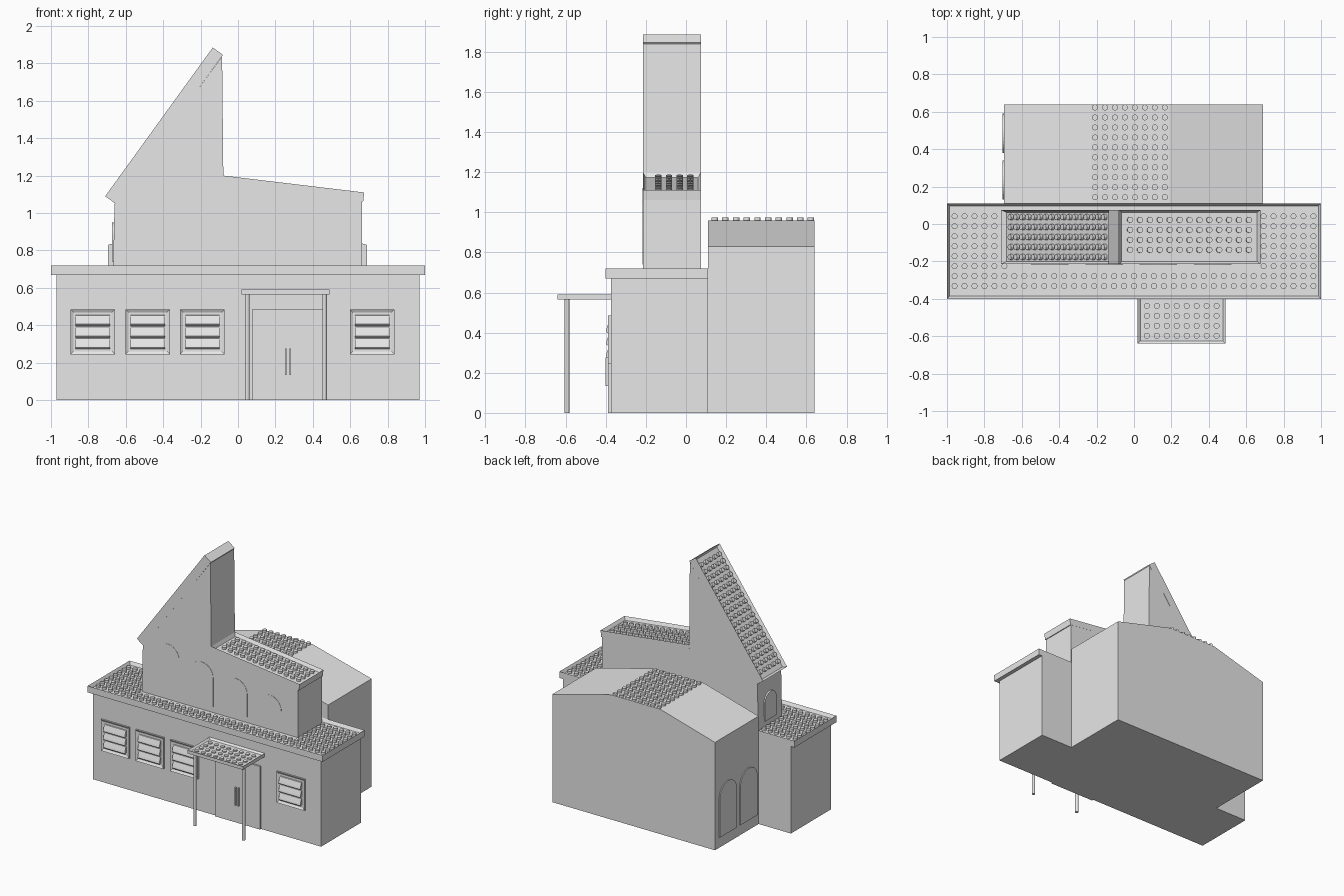
import bpy
import bmesh
from math import atan2, cos, sin, pi, hypot
from mathutils import Matrix, Vector

cube = bpy.data.objects.get("Cube")
if cube:
    bpy.data.objects.remove(cube, do_unlink=True)

grey = bpy.data.materials.new("light grey")
grey.use_nodes = True
grey.diffuse_color = (0.8, 0.8, 0.8, 1)
grey.node_tree.nodes["Principled BSDF"].inputs["Base Color"].default_value = grey.diffuse_color

PITCH = 0.0533
STUD_RADIUS = 0.016


def finish(name, bm):
    bmesh.ops.recalc_face_normals(bm, faces=bm.faces)
    mesh = bpy.data.meshes.new(name)
    bm.to_mesh(mesh)
    bm.free()
    mesh.materials.append(grey)
    obj = bpy.data.objects.new(name, mesh)
    bpy.context.collection.objects.link(obj)
    return obj


def add_box(bm, lo, hi):
    lo, hi = Vector(lo), Vector(hi)
    size = Matrix.Diagonal((*(hi - lo), 1))
    return bmesh.ops.create_cube(bm, size=1, matrix=Matrix.Translation((lo + hi) / 2) @ size)["verts"]


def box(name, lo, hi):
    bm = bmesh.new()
    add_box(bm, lo, hi)
    return finish(name, bm)


def recess(bm, direction, rim, depth):
    """Inset the face that looks along direction and push it inwards."""
    direction = Vector(direction)
    bm.normal_update()
    face = max(bm.faces, key=lambda f: f.normal.dot(direction))
    bmesh.ops.inset_region(bm, faces=[face], thickness=rim)
    bmesh.ops.translate(bm, verts=face.verts, vec=-direction * depth)


def prism(name, points, axis, start, end):
    """Extrude a flat outline along the x or y axis."""
    bm = bmesh.new()
    place = (lambda u, v: (start, u, v)) if axis == "x" else (lambda u, v: (u, start, v))
    face = bm.faces.new([bm.verts.new(place(u, v)) for u, v in points])
    new = bmesh.ops.extrude_face_region(bm, geom=[face])["geom"]
    step = Vector((end - start, 0, 0) if axis == "x" else (0, end - start, 0))
    bmesh.ops.translate(bm, verts=[g for g in new if isinstance(g, bmesh.types.BMVert)], vec=step)
    return finish(name, bm)


def arch(centre, half, bottom, top):
    """Outline with a half-round head."""
    curve = [(centre + half * cos(pi * i / 16), top - half + half * sin(pi * i / 16)) for i in range(17)]
    return [(centre + half, bottom)] + curve + [(centre - half, bottom)]


def add_studs(bm, cols, rows, base, height, centre=(0, 0), skip=None):
    for i in range(cols):
        for j in range(rows):
            x = centre[0] + (i - (cols - 1) / 2) * PITCH
            y = centre[1] + (j - (rows - 1) / 2) * PITCH
            if skip and skip(x, y):
                continue
            bmesh.ops.create_cone(bm, cap_ends=True, segments=12, radius1=STUD_RADIUS,
                                  radius2=STUD_RADIUS, depth=height,
                                  matrix=Matrix.Translation((x, y, base + height / 2)))


def tray(name, length, width, thick, depth, cols, rows, matrix, offset=0, skip=None):
    """Rimmed slab with a studded floor; its local origin is the middle of the rim top."""
    bm = bmesh.new()
    add_box(bm, (-length / 2, -width / 2, -thick), (length / 2, width / 2, 0))
    recess(bm, (0, 0, 1), 0.02, depth)
    add_studs(bm, cols, rows, -depth, depth * 0.7, (0, offset), skip)
    bm.transform(matrix)
    return finish(name, bm)


def sloped(start, end, y):
    """Length and placement of a slab whose top runs from start to end in x and z."""
    dx, dz = end[0] - start[0], end[1] - start[1]
    middle = Matrix.Translation(((start[0] + end[0]) / 2, y, (start[1] + end[1]) / 2))
    return hypot(dx, dz), middle @ Matrix.Rotation(-atan2(dz, dx), 4, "Y")


# Front hall with its studded flat roof
WALL = -0.375
box("front_hall", (-0.97, WALL, 0), (0.97, 0.11, 0.68))
tray("front_hall_roof", 2, 0.51, 0.05, 0.025, 37, 8, Matrix.Translation((0, -0.145, 0.72)),
     skip=lambda x, y: abs(x) < 0.68 and -0.085 < y < 0.235)

# Rear hall with a shallow gambrel roof
prism("rear_hall", [(-0.695, 0), (0.69, 0), (0.69, 0.83), (0.19, 0.96), (-0.23, 0.96), (-0.695, 0.83)],
      "y", 0.11, 0.64)
bm = bmesh.new()
add_studs(bm, 8, 10, 0.955, 0.02, (-0.022, 0.383))
finish("rear_roof_studs", bm)
for side, y in (("front", 0.235), ("rear", 0.485)):
    prism(f"{side}_side_arch", arch(y, 0.105, 0.08, 0.48), "x", -0.702, -0.69)

# Tower with a steep wing and a low wing
prism("tower", [(-0.668, 0.69), (0.662, 0.69), (0.662, 1.075), (-0.078, 1.165), (-0.085, 1.838), (-0.66, 1.05)],
      "y", -0.2145, 0.0745)
length, place = sloped((-0.71, 1.09), (-0.135, 1.885), -0.07)
tray("steep_roof", length, 0.29, 0.067, 0.025, 17, 5, place)
length, place = sloped((-0.077, 1.2), (0.675, 1.11), -0.07)
tray("low_roof", length, 0.29, 0.05, 0.025, 13, 4, place, offset=0.012)

# Arched panels on the tower
for i, top in enumerate((1.12, 1.06, 1.01, 0.96)):
    prism(f"tower_arch_{i + 1}", arch(-0.45 + 0.29 * i, 0.1, 0.74, top), "y", -0.2165, -0.21)
prism("tower_end_arch", arch(-0.07, 0.07, 0.74, 0.95), "x", -0.674, -0.66)

# Louvred windows
for i, x in enumerate((-0.777, -0.483, -0.19, 0.717)):
    bm = bmesh.new()
    add_box(bm, (x - 0.119, WALL - 0.013, 0.245), (x + 0.119, WALL, 0.485))
    recess(bm, (0, -1, 0), 0.022, 0.009)
    finish(f"window_frame_{i + 1}", bm)
    for j in range(3):
        z = 0.274 + 0.062 * j
        slat = [(WALL, z + 0.058), (WALL - 0.01, z + 0.055), (WALL - 0.022, z + 0.02),
                (WALL - 0.025, z + 0.008), (WALL - 0.018, z), (WALL, z + 0.008)]
        prism(f"window_slat_{i + 1}_{j + 1}", slat, "x", x - 0.092, x + 0.092)

# Double door with handles
for name, lo, hi in (("right", 0.075, 0.2665), ("left", 0.2675, 0.46)):
    box(f"{name}_door", (lo, WALL - 0.013, 0), (hi, WALL, 0.485))
for name, x in (("right", 0.256), ("left", 0.279)):
    box(f"{name}_handle", (x - 0.004, WALL - 0.025, 0.135), (x + 0.004, WALL - 0.01, 0.275))

# Entrance canopy on two posts
tray("canopy", 0.47, 0.265, 0.026, 0.012, 8, 4, Matrix.Translation((0.255, -0.5075, 0.59)), offset=-0.01)
for name, x in (("right", 0.049), ("left", 0.463)):
    bm = bmesh.new()
    bmesh.ops.create_cone(bm, cap_ends=True, segments=12, radius1=0.012, radius2=0.012, depth=0.57,
                          matrix=Matrix.Translation((x, -0.593, 0.285)))
    finish(f"{name}_post", bm)
